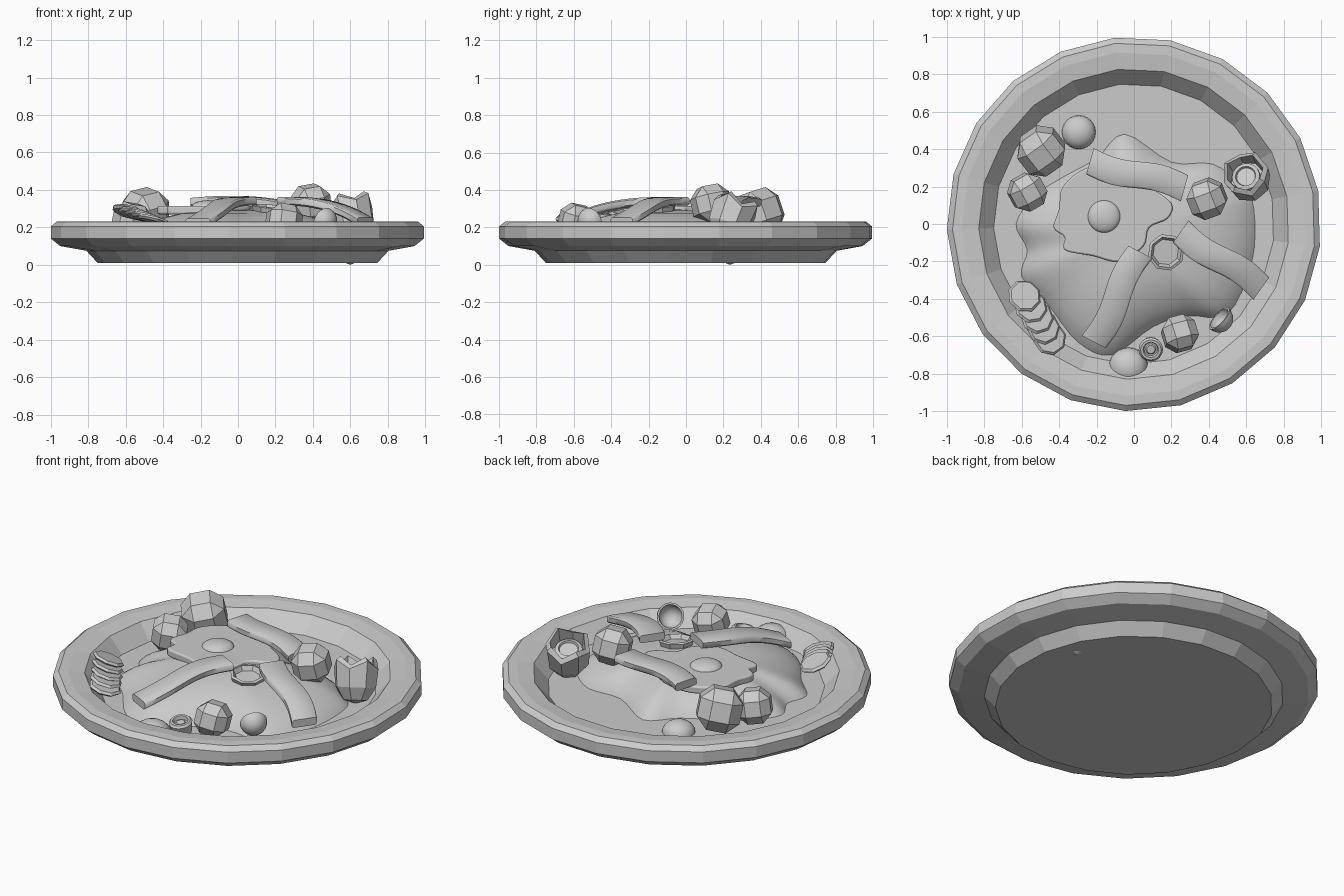
import bpy, bmesh, math
from math import sin, cos, pi, radians
from mathutils import Vector, Matrix, Euler

if "Cube" in bpy.data.objects:
    bpy.data.objects.remove(bpy.data.objects["Cube"])

grey = bpy.data.materials.new("plain_grey")
grey.use_nodes = True
grey.diffuse_color = (0.6, 0.6, 0.6, 1)
grey.node_tree.nodes["Principled BSDF"].inputs["Base Color"].default_value = (0.6, 0.6, 0.6, 1)


def finish(name, bm, loc=(0, 0, 0), rot=(0, 0, 0), smooth=None, bevel=0, segments=1):
    """Turn a bmesh into an object; rot in degrees, smooth is the sharp angle."""
    bmesh.ops.recalc_face_normals(bm, faces=bm.faces[:])
    me = bpy.data.meshes.new(name)
    bm.to_mesh(me)
    bm.free()
    me.materials.append(grey)
    if smooth:
        for p in me.polygons:
            p.use_smooth = True
        me.set_sharp_from_angle(angle=radians(smooth))
    ob = bpy.data.objects.new(name, me)
    bpy.context.collection.objects.link(ob)
    ob.location = loc
    ob.rotation_euler = [radians(a) for a in rot]
    if bevel:
        mod = ob.modifiers.new("bevel", 'BEVEL')
        mod.width, mod.segments = bevel, segments
    return ob


def lathe(name, profile, sides, start=0, wobble=0, **kw):
    """Spin an (r, z) profile; ends on the axis close to a point."""
    bm = bmesh.new()
    rings = []
    for r, z in profile:
        if r == 0:
            rings.append([bm.verts.new((0, 0, z))] * sides)
        else:
            ring = []
            for i in range(sides):
                a = radians(start) + 2 * pi * i / sides
                lift = wobble * (i % 2) * (z > 0.05)
                ring.append(bm.verts.new((r * cos(a), r * sin(a), z + lift)))
            rings.append(ring)
    for lo, hi in zip(rings, rings[1:]):
        for i in range(sides):
            j = (i + 1) % sides
            vs = list(dict.fromkeys((lo[i], lo[j], hi[j], hi[i])))
            if len(vs) > 2:
                bm.faces.new(vs)
    return finish(name, bm, **kw)


def curve_loop(points, steps=4):
    """Smooth closed loop through a few points."""
    out, n = [], len(points)
    for i in range(n):
        a, b, c, d = (Vector(points[(i + k) % n]) for k in (-1, 0, 1, 2))
        for s in range(steps):
            t = s / steps
            out.append(0.5 * (2 * b + (c - a) * t + (2 * a - 5 * b + 4 * c - d) * t * t
                              + (3 * b - a - 3 * c + d) * t ** 3))
    return out


# Plate
lathe("plate", [(0, .01), (.75, .01), (.81, .075), (.95, .1), (1, .14), (1, .205),
                (.97, .23), (.92, .232), (.83, .22), (.75, .13), (0, .13)], 21, start=-6.9)

# Mound of filling: rings shrinking from a wavy outline up to a rounded top
outline = curve_loop([(-.05, .48), (.2, .33), (.42, .32), (.58, .2), (.64, .08), (.63, -.2),
                      (.5, -.48), (.28, -.49), (.1, -.55), (-.12, -.7), (-.3, -.63),
                      (-.46, -.43), (-.6, -.28), (-.57, -.14), (-.63, 0), (-.53, .15),
                      (-.38, .25), (-.2, .35)])
bm = bmesh.new()
centre = Vector((0, -.05))
previous = None
for t in (1, .96, .88, .78, .65, .5, .3, .12):
    z = .13 + .165 * (1 - t ** 2.6) ** .8
    ring = [bm.verts.new((*(centre + (p - centre) * t), z)) for p in outline]
    if previous:
        for i in range(len(ring)):
            j = (i + 1) % len(ring)
            bm.faces.new((previous[i], previous[j], ring[j], ring[i]))
    previous = ring
bm.faces.new(previous)
finish("mound", bm, smooth=60)

# Fried egg
bm = bmesh.new()
white = curve_loop([(-.25, .3), (-.08, .29), (.08, .2), (.2, .11), (.18, .03), (.08, -.02),
                    (.05, -.12), (-.08, -.2), (-.22, -.17), (-.37, -.14), (-.37, -.07),
                    (-.43, -.02), (-.4, .08), (-.38, .2)])
face = bm.faces.new([bm.verts.new((p.x, p.y, .27)) for p in white])
top = bmesh.ops.extrude_face_region(bm, geom=[face])["geom"]
for v in top:
    if isinstance(v, bmesh.types.BMVert):
        v.co.z = .315
finish("egg_white", bm, smooth=40, bevel=.012, segments=2)


def dome(name, loc, r, height):
    prof = [(r * cos(k * pi / 12), height * sin(k * pi / 12)) for k in range(6)]
    return lathe(name, prof + [(0, height)], 24, loc=loc, smooth=50)


dome("egg_yolk", (-.16, .04, .31), .088, .035)
dome("back_dome", (-.295, .49, .13), .09, .065)
dome("front_dome", (-.03, -.765, .13), .105, .085)


# Wavy strips laid from the mound top outward
def strip(name, a, b, bow, width=.145, thick=.045, n=14):
    a, b = Vector(a), Vector(b)
    side = (b - a).cross(Vector((0, 0, 1))).normalized()
    bm = bmesh.new()
    previous = None
    for i in range(n + 1):
        t = i / n
        p = a.lerp(b, t) + Vector((0, 0, bow * sin(pi * t)))
        p += side * .016 * sin(t * 2 * pi)
        ring = [bm.verts.new(p + side * s * width / 2 + Vector((0, 0, h * thick / 2)))
                for s, h in ((-1, -.6), (-.85, -1), (.85, -1), (1, -.6),
                             (1, .6), (.85, 1), (-.85, 1), (-1, .6))]
        if previous:
            for k in range(8):
                m = (k + 1) % 8
                bm.faces.new((previous[k], previous[m], ring[m], ring[k]))
        else:
            bm.faces.new(ring)
        previous = ring
    bm.faces.new(previous)
    finish(name, bm, smooth=50)


strip("strip_back", (-.235, .335, .335), (.27, .19, .315), .02)
strip("strip_front", (.035, -.15, .34), (-.215, -.63, .225), .03)
strip("strip_side", (.25, -.04, .34), (.68, -.345, .23), .035)

# Chunks: cubes with broad chamfers
for name, loc, size, rot in (
        ("chunk_large", (-.495, .39, .28), .235, (14, -12, 35)),
        ("chunk_left", (-.57, .17, .235), .185, (10, 8, 30)),
        ("chunk_right", (.39, .135, .325), .195, (10, -10, 20)),
        ("chunk_front", (.245, -.585, .23), .18, (-12, 10, 15))):
    bm = bmesh.new()
    bmesh.ops.create_cube(bm, size=size)
    finish(name, bm, loc=loc, rot=rot, bevel=size * .27)

# Hollow cup with a jagged rim and a core inside, leaning back
lathe("jagged_cup", [(0, -.13), (.07, -.11), (.115, -.04), (.125, .06), (.1, .08),
                     (.09, .02), (0, .01)], 8, start=20, wobble=.045,
      loc=(.61, .24, .245), rot=(-20, -12, 0))
lathe("cup_core", [(.075, 0), (.075, .04), (.055, .048), (.05, .036), (0, .036)], 20,
      loc=(.605, .24, .255), rot=(-20, -12, 0), smooth=40)

# Shallow octagonal cup
lathe("shallow_cup", [(0, -.04), (.08, -.04), (.1, .015), (.085, .02), (.07, -.005),
                      (0, -.005)], 8, start=15, loc=(.17, -.15, .295), rot=(5, 5, 0))

# Small ring slice
lathe("ring_slice", [(0, -.06), (.055, -.06), (.065, 0), (.055, .012), (.042, .012),
                     (.036, -.008), (.028, -.008), (.022, 0), (0, 0)], 16,
      loc=(.09, -.67, .2), rot=(12, 0, 0), smooth=40)

# Open half shell, hollow side facing the middle
arc = [k * pi / 12 for k in range(1, 7)]
outer = [(.075 * sin(a), -.075 * cos(a)) for a in arc]
inner = [(.064 * sin(a), -.064 * cos(a)) for a in reversed(arc)]
shell = lathe("half_shell", [(0, -.075)] + outer + inner + [(0, -.064)], 20,
              loc=(.455, -.505, .235), smooth=40)
shell.rotation_euler = Vector((-.65, .6, .35)).to_track_quat('Z', 'Y').to_euler()

# Row of overlapping octagonal slices
for i in range(5):
    t = i / 4
    lathe("slice_%d" % (i + 1), [(0, -.012), (.08, -.012), (.092, 0), (.08, .012), (0, .012)], 8,
          start=22 + 9 * i, loc=(-.585 + .135 * t, -.385 - .225 * t, .285 - .045 * t),
          rot=(-18 + 3 * i, 14, 0))

# Small nub under the foot
lathe("foot_nub", [(0, 0), (.025, .01), (0, .02)], 8, loc=(.6, .235, 0))
